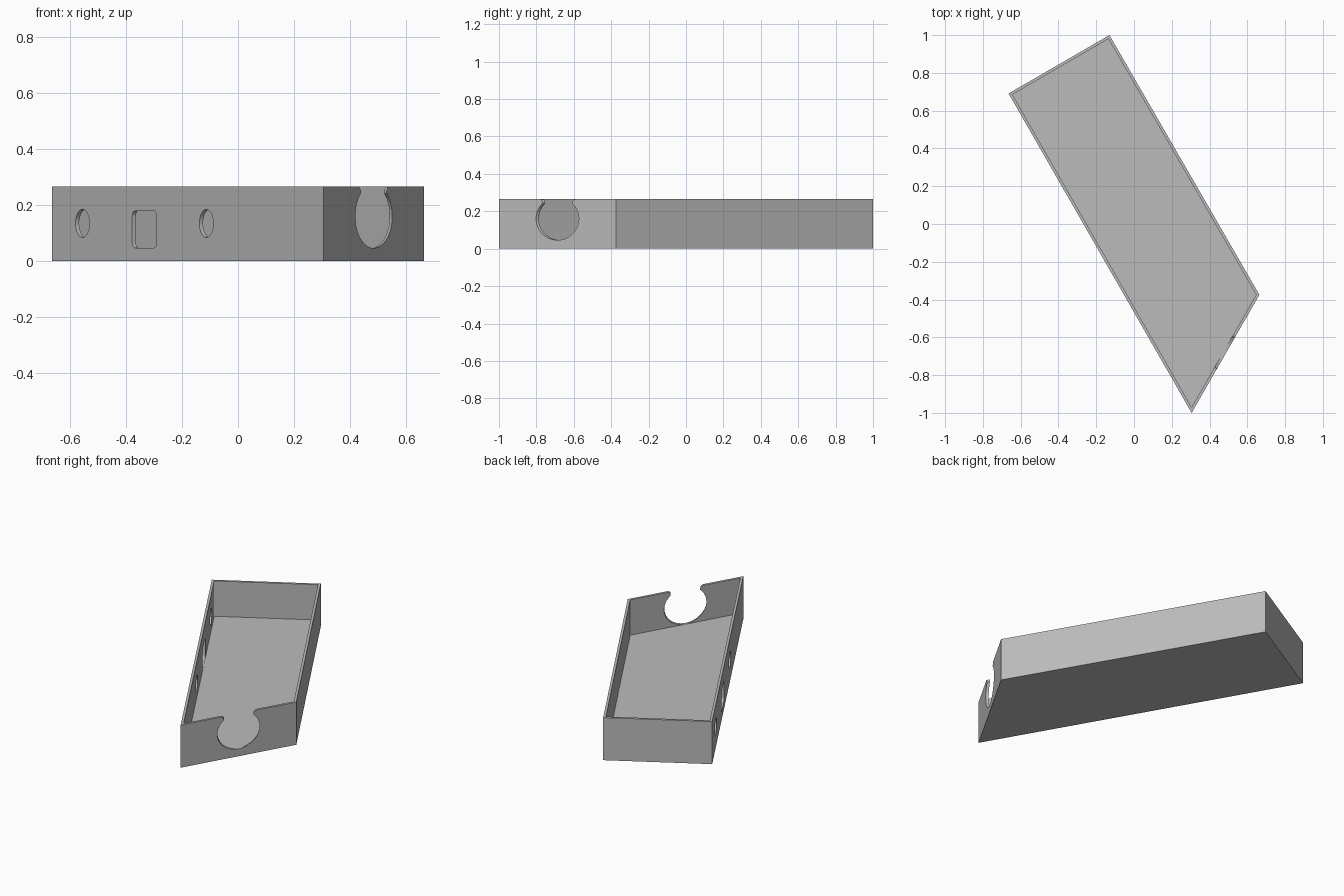
import bpy, bmesh
from math import sin, cos, radians, hypot, acos, pi
from mathutils import Matrix, Vector

if "Cube" in bpy.data.objects:
    bpy.data.objects.remove(bpy.data.objects["Cube"])

HEIGHT, FLOOR, WALL = 0.265, 0.045, 0.015
CORNERS = [Vector(p) for p in ((0.305, -1.0), (0.664, -0.375), (-0.13, 1.0), (-0.664, 0.691))]

grey = bpy.data.materials.new("grey plastic")
grey.use_nodes = True
grey.diffuse_color = (0.5, 0.5, 0.5, 1)
grey.node_tree.nodes["Principled BSDF"].inputs["Base Color"].default_value = (0.5, 0.5, 0.5, 1)


def prism(name, points, depth, matrix=Matrix()):
    """Extrude a counter-clockwise outline along local z."""
    bm = bmesh.new()
    face = bm.faces.new([bm.verts.new((x, y, 0)) for x, y in points])
    new = bmesh.ops.extrude_face_region(bm, geom=[face])["geom"]
    bmesh.ops.translate(bm, vec=(0, 0, depth), verts=[v for v in new if isinstance(v, bmesh.types.BMVert)])
    bmesh.ops.recalc_face_normals(bm, faces=bm.faces)
    mesh = bpy.data.meshes.new(name)
    bm.to_mesh(mesh)
    bm.free()
    obj = bpy.data.objects.new(name, mesh)
    bpy.context.collection.objects.link(obj)
    obj.matrix_world = matrix
    mesh.materials.append(grey)
    return obj


def inset(points, d):
    """Move every side of the outline inward by d."""
    result = []
    for i, p in enumerate(points):
        a = (p - points[i - 1]).normalized()
        b = (points[(i + 1) % len(points)] - p).normalized()
        result.append(p + (b - a) * d / (a.x * b.y - a.y * b.x))
    return result


def arc(cx, cy, r, start, end, steps):
    return [(cx + r * cos(start + (end - start) * i / steps),
             cy + r * sin(start + (end - start) * i / steps)) for i in range(steps + 1)]


def cut_frame(x, y, z, direction):
    """Local z runs along the cut, local y points up; starts outside the wall."""
    d = Vector((cos(direction), sin(direction), 0))
    up = Vector((0, 0, 1))
    frame = Matrix((up.cross(d), up, d)).transposed().to_4x4()
    return Matrix.Translation(Vector((x, y, z)) - d * 0.1) @ frame


# Open tray with a solid floor
tray = prism("tray", CORNERS, HEIGHT)
cutters = [prism("cavity_cutter", inset(CORNERS, WALL), HEIGHT, Matrix.Translation((0, 0, FLOOR)))]

# Round notch with flared lips in the slanted end wall
R, NECK, CENTRE = 0.114, 0.08, 0.16
gap = acos(NECK / R)
lip = HEIGHT - CENTRE
fillet = arc(NECK + 0.018, lip - 0.018, 0.018, pi, pi / 2, 6)
notch = arc(0, 0, R, pi - gap, 2 * pi + gap, 56) + fillet
notch += [(fillet[-1][0], lip + 0.05), (-fillet[-1][0], lip + 0.05)]
notch += [(-x, y) for x, y in reversed(fillet)]
mid = (CORNERS[0] + CORNERS[1]) / 2
cutters.append(prism("notch_cutter", notch, 0.2, cut_frame(mid.x, mid.y, CENTRE, radians(120))))

# Two round holes and a rounded window in the long side wall
side = CORNERS[0] - CORNERS[3]
def side_frame(x, z):
    y = CORNERS[3].y + (x - CORNERS[3].x) * side.y / side.x
    return cut_frame(x, y, z, radians(30))

for x in (-0.555, -0.113):
    cutters.append(prism("hole_cutter", arc(0, 0, 0.05, 0, 2 * pi, 40)[:-1], 0.15, side_frame(x, 0.134)))
W, H, C = 0.088, 0.066, 0.02
window = []
for i, (sx, sy) in enumerate(((1, 1), (-1, 1), (-1, -1), (1, -1))):
    window += arc(sx * (W - C), sy * (H - C), C, i * pi / 2, (i + 1) * pi / 2, 6)
cutters.append(prism("window_cutter", window, 0.15, side_frame(-0.334, 0.113)))

# Apply the cuts, then remove the cutters
for cutter in cutters:
    cutter.hide_render = True
    mod = tray.modifiers.new(cutter.name, "BOOLEAN")
    mod.operation, mod.solver, mod.object = "DIFFERENCE", "EXACT", cutter
bpy.context.view_layer.objects.active = tray
tray.select_set(True)
for mod in list(tray.modifiers):
    bpy.ops.object.modifier_apply(modifier=mod.name)
for cutter in cutters:
    bpy.data.objects.remove(cutter)
bpy.ops.object.shade_smooth_by_angle(angle=radians(30))
